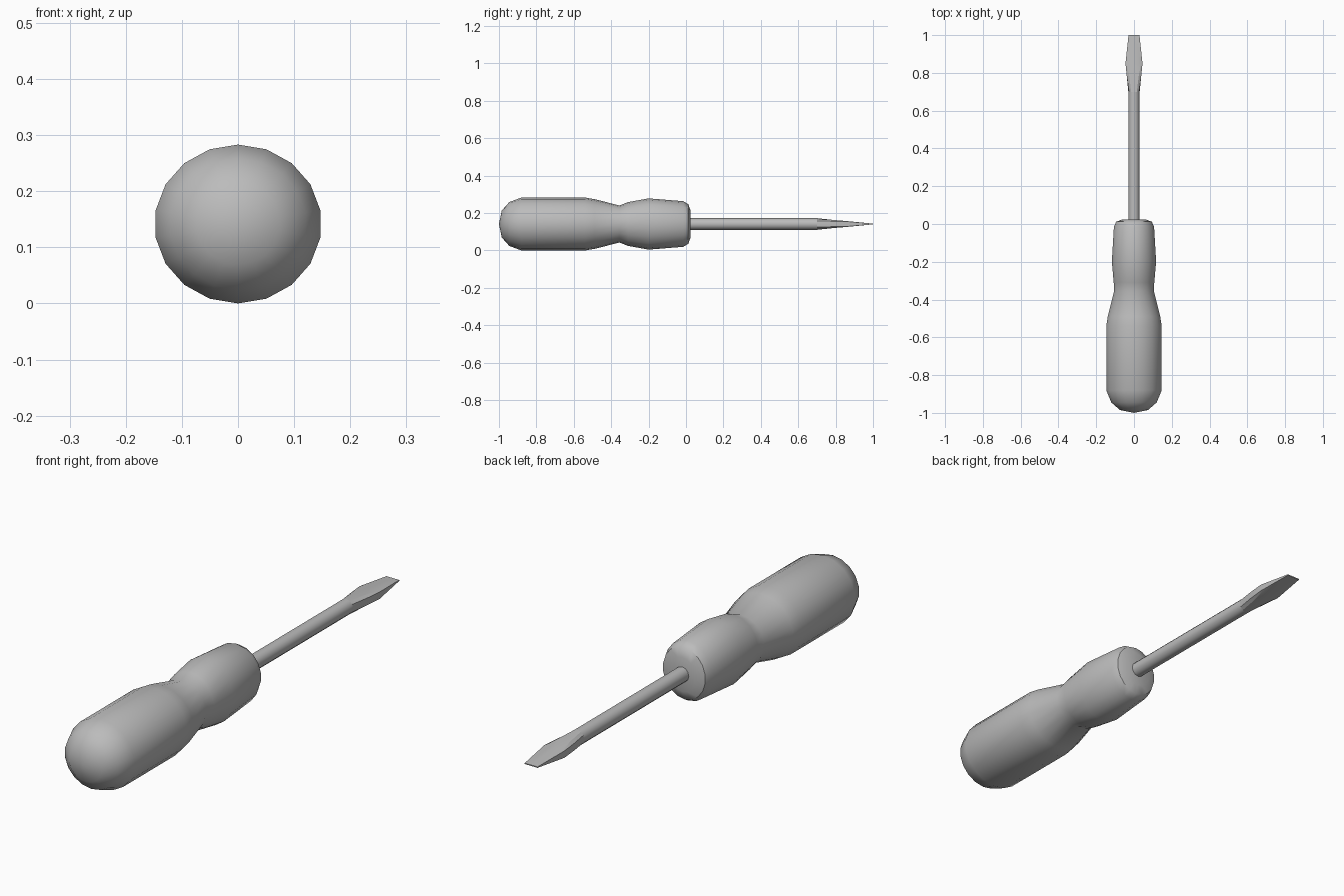
import bpy, bmesh, math

cube = bpy.data.objects.get("Cube")
if cube:
    bpy.data.objects.remove(cube)

AXIS_Z = 0.1415


def material(name, rgb):
    m = bpy.data.materials.new(name)
    m.use_nodes = True
    m.diffuse_color = (*rgb, 1)
    m.node_tree.nodes["Principled BSDF"].inputs["Base Color"].default_value = (*rgb, 1)
    return m


def loft(name, rings, sides, mat, angle):
    """Skin rings of (y, half width, half height, squareness) along the y axis."""
    bm = bmesh.new()
    loops = []
    for y, rx, rz, square in rings:
        loop = []
        for i in range(sides):
            a = math.pi / 2 + math.tau * i / sides
            # squareness pushes the section out and clips it into a flat bar
            c, s = (max(-1, min(1, square * f(a))) for f in (math.cos, math.sin))
            loop.append(bm.verts.new((rx * c, y, AXIS_Z + rz * s)))
        loops.append(loop)
    for a, b in zip(loops, loops[1:]):
        for i in range(sides):
            j = (i + 1) % sides
            bm.faces.new((a[i], a[j], b[j], b[i]))
    bm.faces.new(loops[0])
    bm.faces.new(loops[-1])
    bmesh.ops.remove_doubles(bm, verts=bm.verts, dist=0.00005)
    bmesh.ops.recalc_face_normals(bm, faces=bm.faces)
    mesh = bpy.data.meshes.new(name)
    bm.to_mesh(mesh)
    bm.free()
    obj = bpy.data.objects.new(name, mesh)
    bpy.context.collection.objects.link(obj)
    mesh.materials.append(mat)
    bpy.ops.object.select_all(action="DESELECT")
    obj.select_set(True)
    bpy.context.view_layer.objects.active = obj
    bpy.ops.object.shade_smooth_by_angle(angle=math.radians(angle))
    return obj


gray = material("plain gray", (0.5, 0.5, 0.5))

# Handle: domed butt, straight grip, pinched neck, front collar
loft("handle", [
    (-1.0, 0.0, 0.0, 1), (-0.985, 0.075, 0.072, 1), (-0.945, 0.122, 0.117, 1),
    (-0.88, 0.149, 0.1415, 1), (-0.54, 0.149, 0.1415, 1), (-0.49, 0.141, 0.133, 1),
    (-0.355, 0.107, 0.099, 1), (-0.31, 0.109, 0.117, 1), (-0.2, 0.119, 0.137, 1),
    (-0.015, 0.108, 0.122, 1), (0.012, 0.096, 0.106, 1), (0.025, 0.06, 0.07, 1),
], 18, gray, 40)

# Shaft: round rod
loft("shaft", [(0.0, 0.03, 0.031, 1), (0.7, 0.03, 0.031, 1)], 12, gray, 40)

# Blade: rod flattened into a flared, tapering tip
loft("blade", [
    (0.7, 0.03, 0.031, 1), (0.78, 0.038, 0.0225, 1.3),
    (0.85, 0.045, 0.0165, 1.7), (1.0, 0.029, 0.002, 2),
], 12, gray, 25)
